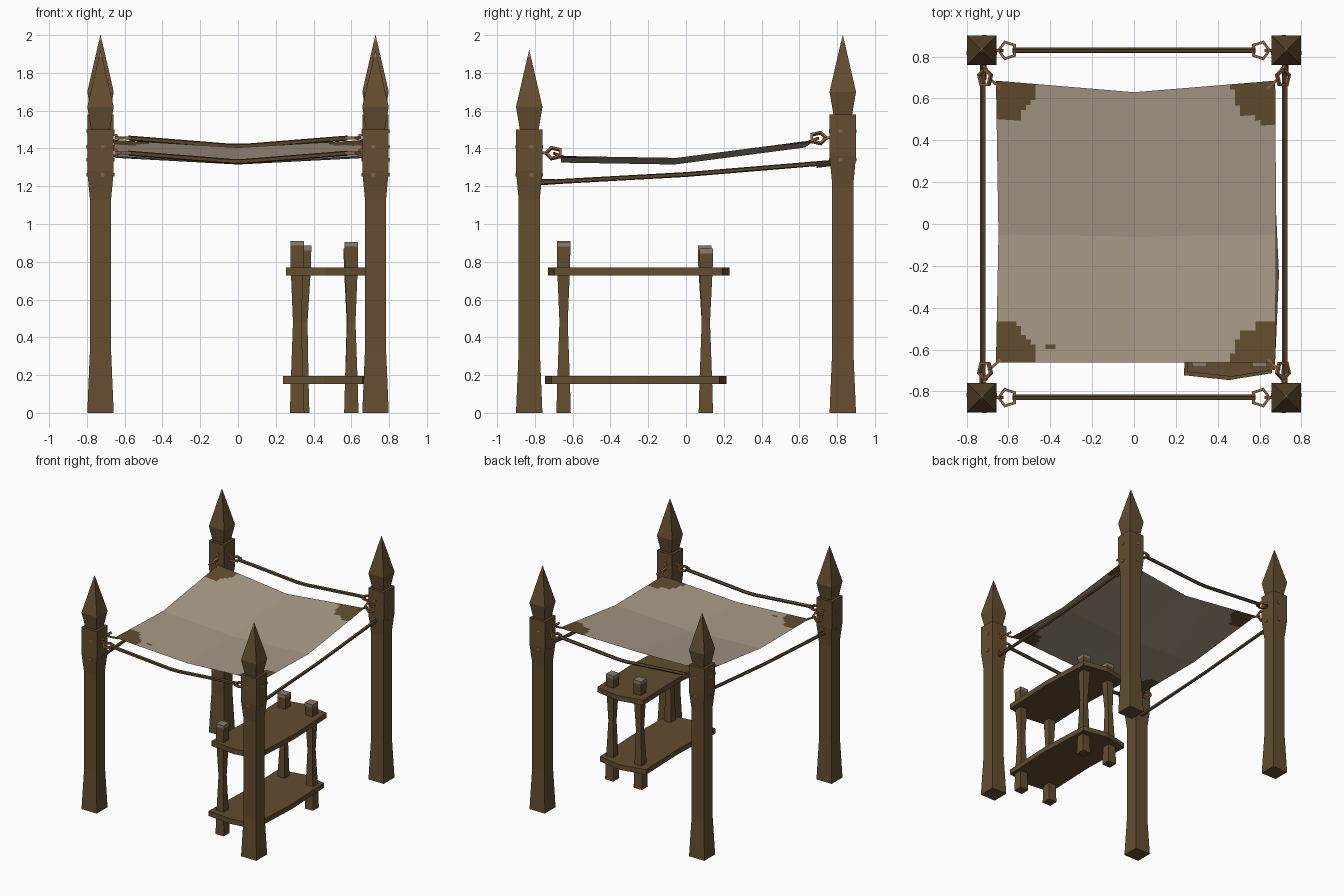
import bpy, bmesh, math
from mathutils import Vector, Matrix

if "Cube" in bpy.data.objects:
    bpy.data.objects.remove(bpy.data.objects["Cube"])


def mat(name, rgb):
    m = bpy.data.materials.new(name)
    m.diffuse_color = (*rgb, 1)
    m.use_nodes = True
    m.node_tree.nodes["Principled BSDF"].inputs["Base Color"].default_value = m.diffuse_color
    return m


WOOD = mat("brown wood", (0.125, 0.075, 0.029))
CLOTH = mat("tan cloth", (0.40, 0.325, 0.245))
ROPE = mat("dark rope", (0.105, 0.058, 0.024))
COPPER = mat("copper", (0.29, 0.125, 0.042))
WORN = mat("worn grey", (0.25, 0.20, 0.15))


def finish(name, bm, mats):
    bmesh.ops.recalc_face_normals(bm, faces=bm.faces)
    me = bpy.data.meshes.new(name)
    bm.to_mesh(me)
    bm.free()
    for m in mats:
        me.materials.append(m)
    ob = bpy.data.objects.new(name, me)
    bpy.context.collection.objects.link(ob)
    return ob


def loft(name, sections, worn_z):
    """Square sections (x, y, z, half width); faces above worn_z get grey."""
    bm = bmesh.new()
    rings = [[bm.verts.new((x + sx * h, y + sy * h, z))
              for sx, sy in ((-1, -1), (1, -1), (1, 1), (-1, 1))]
             for x, y, z, h in sections]
    for a, b in zip(rings, rings[1:]):
        for i in range(4):
            bm.faces.new((a[i], a[i - 1], b[i - 1], b[i]))
    bm.faces.new(rings[0])
    bm.faces.new(rings[-1])
    for f in bm.faces:
        f.material_index = int(f.calc_center_median().z > worn_z)
    return finish(name, bm, [WOOD, WORN])


def tube(name, pts, r, material, sides=5, closed=False):
    bm = bmesh.new()
    pts = [Vector(p) for p in pts]
    n = len(pts)
    plane = (pts[1] - pts[0]).cross(pts[2] - pts[1]) if closed else None
    rings = []
    for i, p in enumerate(pts):
        a = pts[i - 1] if (closed or i) else p
        b = pts[(i + 1) % n] if (closed or i < n - 1) else p
        t = (b - a).normalized()
        u = plane.normalized() if closed else t.cross(Vector((0, 0.01, 1))).normalized()
        v = t.cross(u)
        rings.append([bm.verts.new(p + r * (math.cos(k) * u + math.sin(k) * v))
                      for k in (2 * math.pi * (j + 0.5) / sides for j in range(sides))])
    for i in range(n if closed else n - 1):
        a, b = rings[i], rings[(i + 1) % n]
        for j in range(sides):
            bm.faces.new((a[j - 1], a[j], b[j], b[j - 1]))
    if not closed:
        bm.faces.new(rings[0])
        bm.faces.new(rings[-1])
    return finish(name, bm, [material])


def ring(name, centre, rot):
    pts = [Vector(centre) + rot @ Vector((0.042 * math.cos(a), 0.042 * math.sin(a), 0))
           for a in (2 * math.pi * k / 5 for k in range(5))]
    tube(name, pts, 0.011, COPPER, 4, True)


def box(name, c, s, material):
    bm = bmesh.new()
    bmesh.ops.create_cube(bm, size=1, matrix=Matrix.Translation(c) @ Matrix.Diagonal((*s, 1)))
    finish(name, bm, [material])


PX, PY = 0.728, 0.83
for sy, label, dz in ((-1, "front", 0.0), (1, "back", 0.08)):
    zr = 1.375 + dz
    for sx, side in ((-1, "left"), (1, "right")):
        tag = f"{label}_{side}"
        # tapered post with spear-shaped finial
        loft(tag + "_post", [(sx * PX, sy * PY, z, h) for z, h in (
            (0, 0.07), (0.33, 0.056), (1.13 + dz, 0.056), (1.28 + dz, 0.07), (1.50 + dz, 0.07))], 9)
        loft(tag + "_finial", [(sx * PX, sy * PY, z + dz, h) for z, h in (
            (1.49, 0.048), (1.62, 0.07), (1.885, 0.009), (1.92, 0.0006))], 1.89 + dz)
        # copper pegs on the outer post faces
        for z in (1.41 + dz, 1.26 + dz):
            box(tag + "_peg", (sx * (PX - 0.012), sy * PY, z), (0.02, 0.146, 0.018), COPPER)
            box(tag + "_side_peg", (sx * PX, sy * (PY - 0.012), z), (0.146, 0.02, 0.018), COPPER)
        # flat ring at the cross rope end, tilted ring at the cloth corner
        turn = Matrix.Rotation(math.pi if sx < 0 else 0, 3, 'Z')
        ring(tag + "_rope_ring", (sx * 0.605, sy * PY, zr), turn)
        ring(tag + "_cloth_ring", (sx * 0.712, sy * 0.70, zr),
             Matrix.Rotation(sx * math.radians(45), 3, 'Y') @ Matrix.Rotation(sy * math.pi / 2, 3, 'Z'))
        tube(tag + "_rope_hook", [(sx * 0.67, sy * PY, zr + 0.02), (sx * 0.645, sy * PY, zr + 0.015),
                                  (sx * 0.63, sy * PY, zr - 0.01)], 0.01, COPPER, 4)
        tube(tag + "_ring_hook", [(sx * 0.72, sy * 0.78, zr + 0.005), (sx * 0.715, sy * 0.745, zr),
                                  (sx * 0.712, sy * 0.725, zr - 0.01)], 0.01, COPPER, 4)
        tube(tag + "_cloth_tie", [(sx * 0.695, sy * 0.70, zr), (sx * 0.64, sy * 0.65, zr - 0.02)],
             0.008, COPPER, 4)
        # bound rope end on the side rope
        tube(tag + "_rope_binding", [(sx * 0.722, sy * 0.77, 1.222 + dz * 1.25),
                                     (sx * 0.722, sy * 0.69, 1.224 + dz * 1.1)], 0.016, ROPE)
    # cross rope
    tube(label + "_rope", [(-0.58, sy * PY, zr), (-0.04, sy * PY, zr - 0.043),
                           (0.04, sy * PY, zr - 0.043), (0.58, sy * PY, zr)], 0.014, ROPE)

# side ropes
for sx, side in ((-1, "left"), (1, "right")):
    tube(side + "_rope", [(sx * 0.722, -0.76, 1.22), (sx * 0.722, 0, 1.262),
                          (sx * 0.722, 0.76, 1.325)], 0.0135, ROPE)

# cloth canopy: two-by-two sagging panels, finely cut so the corner patches can be coloured
CTRL = [[(-0.66, -0.662, 1.36), (0, -0.662, 1.325), (0.675, -0.662, 1.36)],
        [(-0.648, -0.05, 1.35), (0, -0.06, 1.315), (0.68, -0.05, 1.35)],
        [(-0.66, 0.685, 1.445), (0, 0.63, 1.405), (0.675, 0.685, 1.445)]]
N = 28


def cloth_point(i, j):
    a, b = min(i // N, 1), min(j // N, 1)
    u, v = i / N - a, j / N - b
    p = [Vector(CTRL[b + q][a + s]) for q in (0, 1) for s in (0, 1)]
    return p[0].lerp(p[1], u).lerp(p[2].lerp(p[3], u), v)


bm = bmesh.new()
grid = [[bm.verts.new(cloth_point(i, j)) for i in range(2 * N + 1)] for j in range(2 * N + 1)]
for j in range(2 * N):
    for i in range(2 * N):
        f = bm.faces.new((grid[j][i], grid[j][i + 1], grid[j + 1][i + 1], grid[j + 1][i]))
        c = f.calc_center_median()
        dx, dy = 0.665 - abs(c.x), (0.675 - c.y if c.y > 0 else c.y + 0.662)
        reach = 0.20 + 0.012 * math.sin(9 * math.atan2(dy, dx) + 3 * c.x)
        stitch = abs(c.x + 0.40) < 0.024 and abs(c.y + 0.59) < 0.012
        f.material_index = int(math.hypot(dx, dy) < reach or stitch)
cloth = finish("cloth_canopy", bm, [CLOTH, WOOD])
if cloth.data.polygons[0].normal.z < 0:
    cloth.data.flip_normals()

# shelf boards with bowed ends
for name, z, dy, dx in (("upper_shelf", 0.728, 0.008, 0.008), ("lower_shelf", 0.153, -0.008, -0.006)):
    bm = bmesh.new()
    vs = [bm.verts.new((x + dx, y + dy, z)) for x, y in (
        (0.245, -0.715), (0.46, -0.738), (0.665, -0.705), (0.685, -0.25),
        (0.665, 0.185), (0.46, 0.222), (0.25, 0.18), (0.262, -0.25))]
    face = bm.faces.new(vs)
    ext = bmesh.ops.extrude_face_region(bm, geom=[face])
    bmesh.ops.translate(bm, vec=(0, 0, 0.042),
                        verts=[g for g in ext["geom"] if isinstance(g, bmesh.types.BMVert)])
    finish(name, bm, [WOOD])

# shelf legs, pinched at the middle, worn at the top
for name, x, y, lean, top in (("front_left_leg", 0.313, -0.648, 0.0, 0.91),
                              ("front_right_leg", 0.60, -0.648, 0.0, 0.905),
                              ("back_left_leg", 0.34, 0.105, 0.012, 0.885),
                              ("back_right_leg", 0.60, 0.105, -0.005, 0.87)):
    loft(name, [(x, y, 0, 0.038), (x, y, 0.15, 0.034), (x + lean / 2, y, 0.48, 0.022),
                (x + lean, y - lean / 2, 0.77, 0.034), (x + lean, y - lean / 2, top - 0.025, 0.036),
                (x + lean, y - lean / 2, top, 0.036)], top - 0.02)
